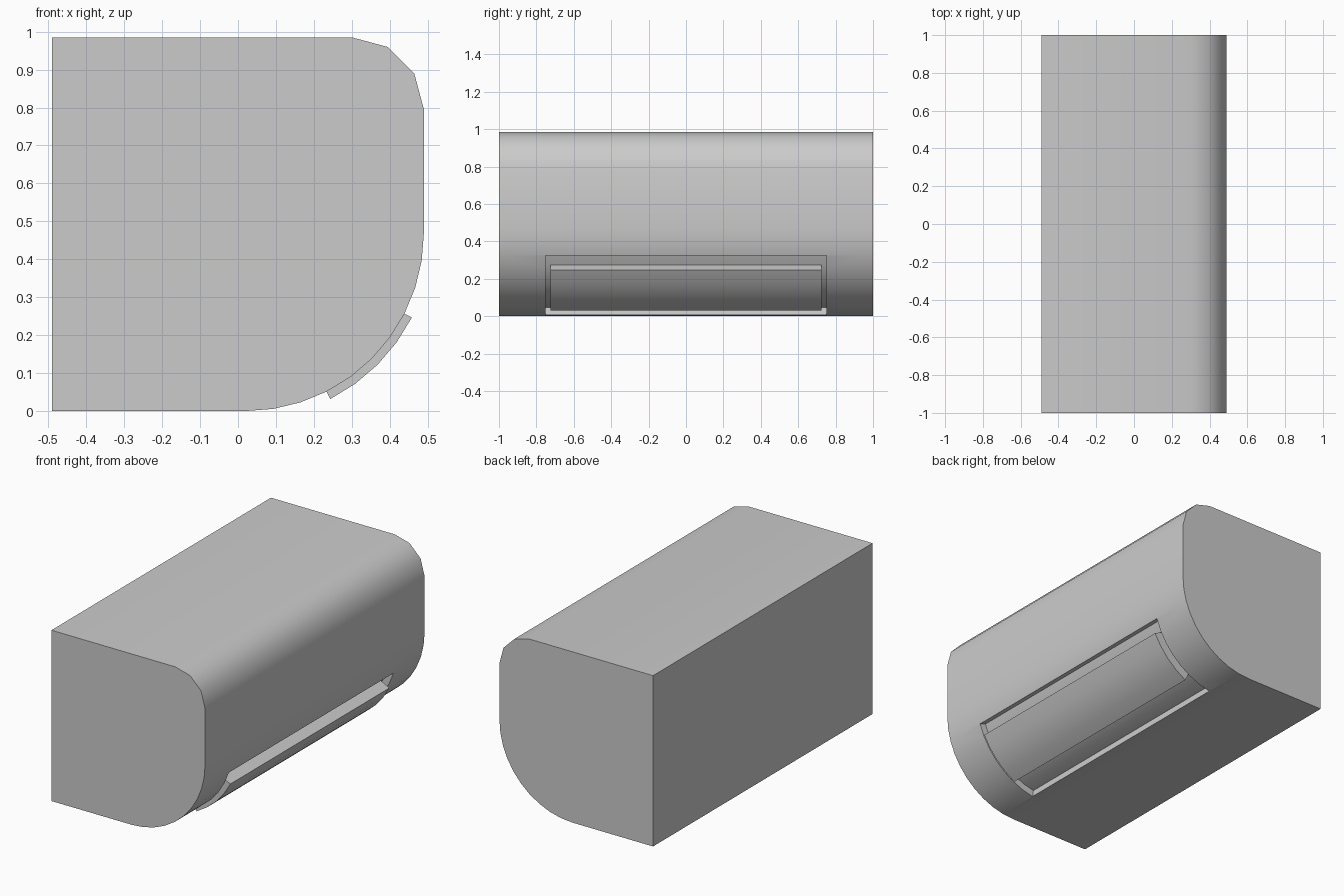
import bpy, bmesh
from math import sin, cos, radians

if "Cube" in bpy.data.objects:
    bpy.data.objects.remove(bpy.data.objects["Cube"])

CX, CZ, R = 0.02, 0.47, 0.47   # centre and radius of the big lower curve


def arc(cx, cz, r, a0, a1, n):
    """Points on an arc; angle 0 points down, 90 points to +x."""
    angles = [radians(a0 + (a1 - a0) * i / n) for i in range(n + 1)]
    return [(cx + r * sin(a), cz - r * cos(a)) for a in angles]


def extrude_profile(name, pts, half_length):
    """Closed x-z profile extruded along y."""
    bm = bmesh.new()
    face = bm.faces.new([bm.verts.new((x, -half_length, z)) for x, z in pts])
    result = bmesh.ops.extrude_face_region(bm, geom=[face])
    moved = [v for v in result["geom"] if isinstance(v, bmesh.types.BMVert)]
    bmesh.ops.translate(bm, verts=moved, vec=(0, 2 * half_length, 0))
    bmesh.ops.recalc_face_normals(bm, faces=bm.faces)
    mesh = bpy.data.meshes.new(name)
    bm.to_mesh(mesh)
    bm.free()
    obj = bpy.data.objects.new(name, mesh)
    bpy.context.collection.objects.link(obj)
    return obj


def curved_band(name, r_in, r_out, a0, a1, half_length):
    """Curved slab concentric with the big lower curve, 9 degrees per facet."""
    n = round((a1 - a0) / 9)
    pts = arc(CX, CZ, r_out, a0, a1, n) + arc(CX, CZ, r_in, a1, a0, n)
    return extrude_profile(name, pts, half_length)


def smooth(obj):
    bpy.ops.object.select_all(action='DESELECT')
    obj.select_set(True)
    bpy.context.view_layer.objects.active = obj
    bpy.ops.object.shade_smooth_by_angle(angle=radians(35))


# Housing: flat back and top, small upper rounding, large lower rounding
profile = [(-0.49, 0)] + arc(CX, CZ, R, 0, 90, 10)
profile += arc(0.30, 0.795, 0.19, 90, 180, 3) + [(-0.49, 0.985)]
housing = extrude_profile("housing", profile, 1.0)

# Recessed slot in the lower curve
cutter = curved_band("slot_cutter", R - 0.04, R + 0.06, 9, 72, 0.75)
cutter.hide_render = True
cutter.hide_set(True)
slot = housing.modifiers.new("slot", 'BOOLEAN')
slot.operation = 'DIFFERENCE'
slot.solver = 'EXACT'
slot.object = cutter
bpy.context.view_layer.objects.active = housing
bpy.ops.object.modifier_apply(modifier=slot.name)
bpy.data.objects.remove(cutter)
smooth(housing)

# Curved flap standing slightly proud of the slot
flap = curved_band("flap", R - 0.045, R + 0.022, 27, 63, 0.725)
smooth(flap)
